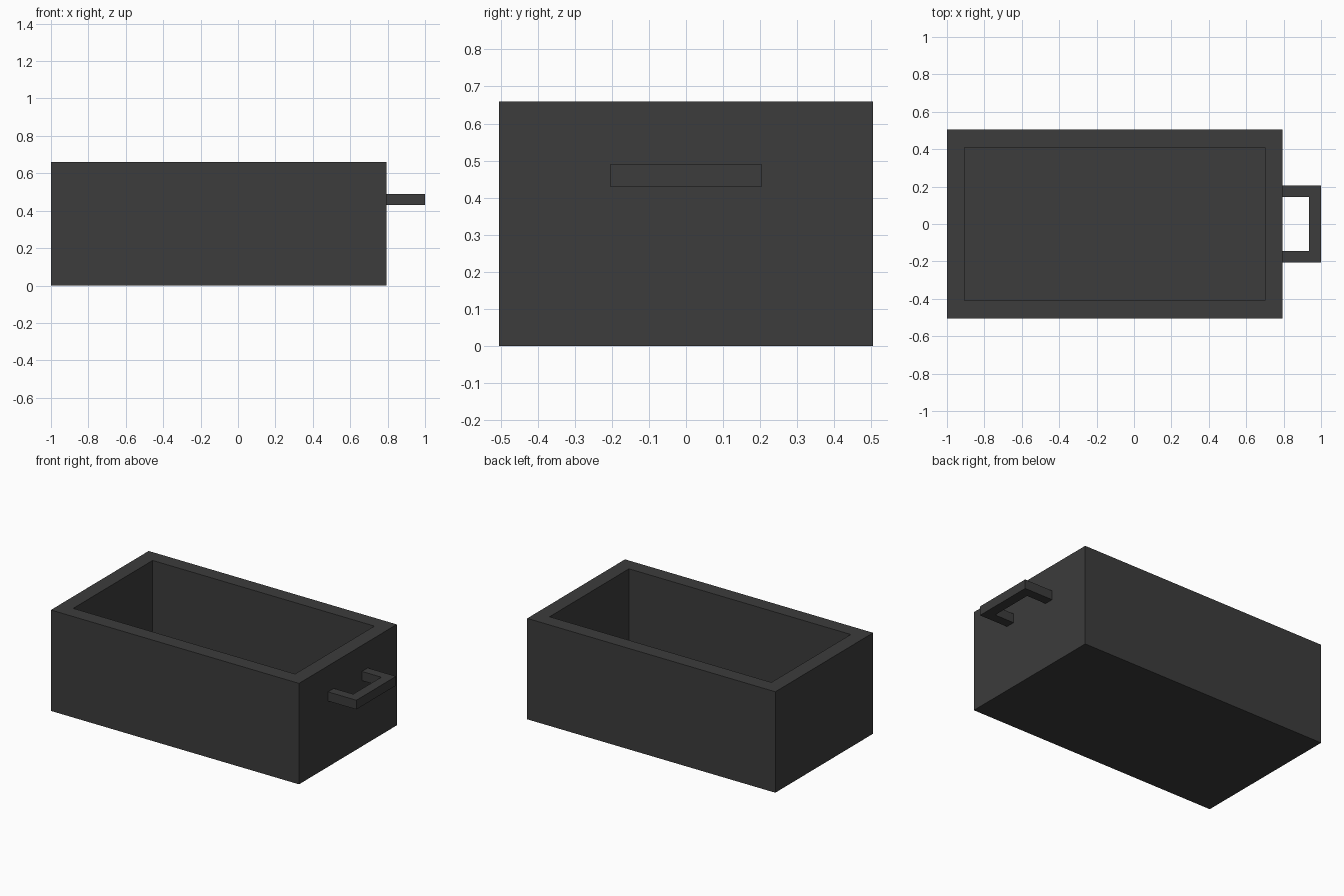
import bpy
import bmesh

cube = bpy.data.objects.get("Cube")
if cube:
    bpy.data.objects.remove(cube, do_unlink=True)

# Single charcoal finish
charcoal = bpy.data.materials.new("charcoal")
charcoal.use_nodes = True
colour = (0.045, 0.045, 0.045, 1)
charcoal.diffuse_color = colour
charcoal.node_tree.nodes["Principled BSDF"].inputs["Base Color"].default_value = colour


def add_object(name, bm):
    bmesh.ops.recalc_face_normals(bm, faces=bm.faces)
    mesh = bpy.data.meshes.new(name)
    bm.to_mesh(mesh)
    bm.free()
    mesh.materials.append(charcoal)
    obj = bpy.data.objects.new(name, mesh)
    bpy.context.collection.objects.link(obj)
    return obj


def extrude_outline(bm, outline, bottom, top):
    """Extrude a flat outline upwards; return its top face."""
    face = bm.faces.new([bm.verts.new((x, y, bottom)) for x, y in outline])
    result = bmesh.ops.extrude_face_region(bm, geom=[face], use_keep_orig=True)
    verts = [v for v in result["geom"] if isinstance(v, bmesh.types.BMVert)]
    bmesh.ops.translate(bm, verts=verts, vec=(0, 0, top - bottom))
    return next(f for f in result["geom"] if isinstance(f, bmesh.types.BMFace))


LEFT, RIGHT, HALF_DEPTH, HEIGHT, WALL = -1.0, 0.795, 0.505, 0.66, 0.095

# Open drawer box: inset the top, then sink the inner face to the floor
bm = bmesh.new()
corners = [(LEFT, -HALF_DEPTH), (RIGHT, -HALF_DEPTH), (RIGHT, HALF_DEPTH), (LEFT, HALF_DEPTH)]
top = extrude_outline(bm, corners, 0, HEIGHT)
bm.normal_update()
bmesh.ops.inset_region(bm, faces=[top], thickness=WALL, use_even_offset=True)
sunk = bmesh.ops.extrude_face_region(bm, geom=[top])
bmesh.ops.delete(bm, geom=[top], context="FACES_ONLY")
floor_verts = [v for v in sunk["geom"] if isinstance(v, bmesh.types.BMVert)]
bmesh.ops.translate(bm, verts=floor_verts, vec=(0, 0, WALL - HEIGHT))
add_object("drawer_box", bm)

# U-shaped pull handle on the end wall
bm = bmesh.new()
side = [(RIGHT, 0.205), (1.0, 0.205)]
inner = [(0.935, 0.145), (RIGHT, 0.145)]
mirrored = [(x, -y) for x, y in reversed(side)]
mirrored_inner = [(x, -y) for x, y in reversed(inner)]
extrude_outline(bm, side + mirrored + mirrored_inner + inner, 0.43, 0.49)
add_object("pull_handle", bm)
